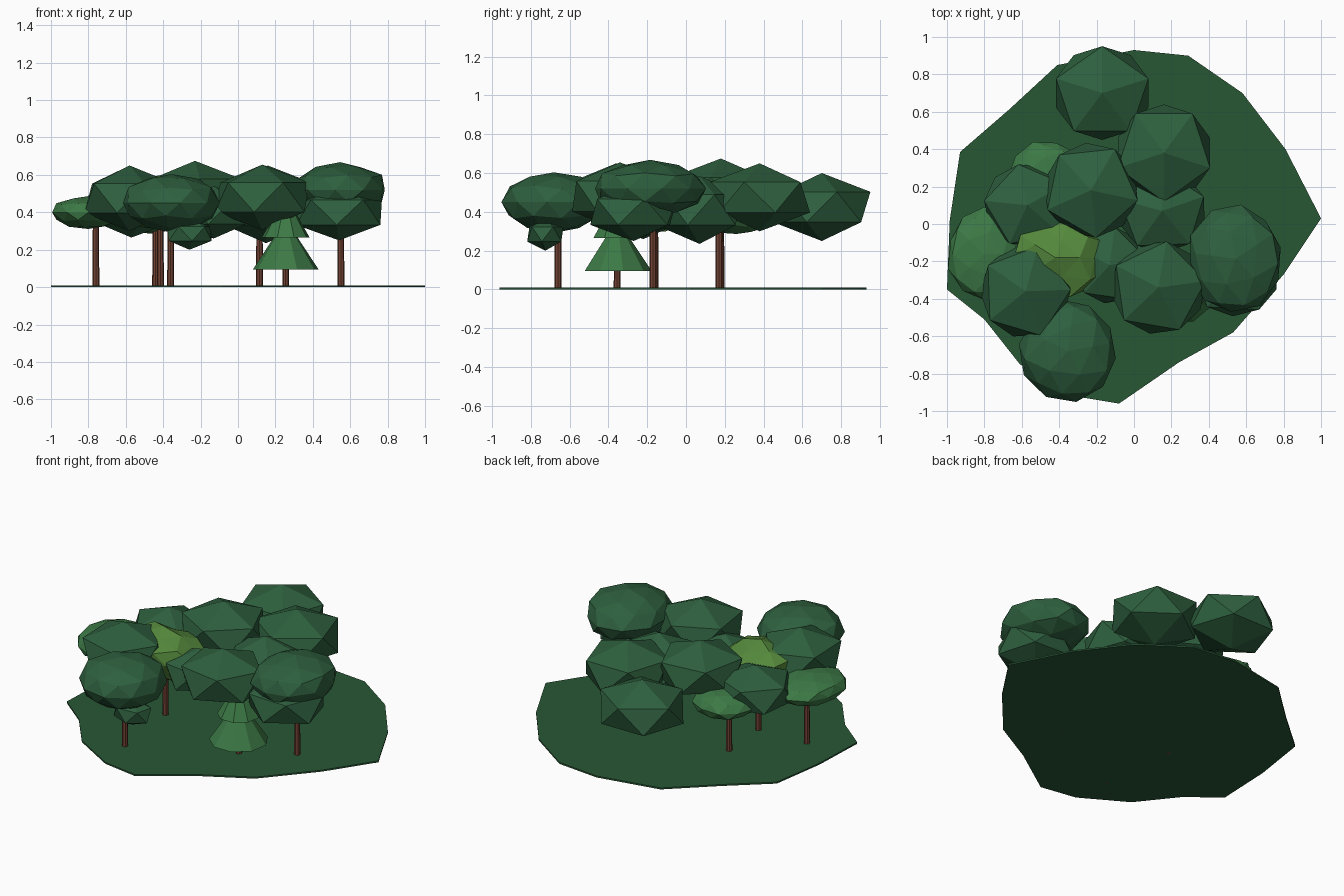
import bpy, bmesh, math, random
from mathutils import Matrix, Vector, noise

if "Cube" in bpy.data.objects:
    bpy.data.objects.remove(bpy.data.objects["Cube"])

random.seed(4)


def mat(name, rgb):
    m = bpy.data.materials.new(name)
    m.diffuse_color = (*rgb, 1)
    m.use_nodes = True
    m.node_tree.nodes["Principled BSDF"].inputs["Base Color"].default_value = m.diffuse_color
    return m


DARK = mat("dark_leaf", (0.027, 0.115, 0.048))
LIGHT = mat("light_leaf", (0.045, 0.19, 0.06))
OLIVE = mat("olive_leaf", (0.09, 0.25, 0.045))
BARK = mat("bark", (0.17, 0.055, 0.033))
GRASS = mat("grass", (0.022, 0.095, 0.036))


def finish(bm, name, material):
    bmesh.ops.recalc_face_normals(bm, faces=bm.faces)
    me = bpy.data.meshes.new(name)
    bm.to_mesh(me)
    bm.free()
    me.materials.append(material)
    ob = bpy.data.objects.new(name, me)
    bpy.context.collection.objects.link(ob)
    return ob


def canopy(name, center, size, yaw=0, sub=1, material=DARK, lump=0.0):
    bm = bmesh.new()
    bmesh.ops.create_icosphere(bm, subdivisions=sub, radius=1)
    rot = Matrix.Rotation(math.radians(yaw), 3, 'Z')
    for v in bm.verts:
        k = 1 + lump * noise.noise(v.co * 1.6 + Vector(center) * 5)
        p = rot @ v.co * k
        v.co = Vector(center) + Vector((p.x * size[0], p.y * size[1], p.z * size[2]))
    return finish(bm, name, material)


def cone(name, x, y, z0, z1, r0, r1, sides, material):
    bm = bmesh.new()
    bmesh.ops.create_cone(bm, cap_ends=True, segments=sides, radius1=r0, radius2=r1,
                          depth=z1 - z0,
                          matrix=Matrix.Translation((x, y, (z0 + z1) / 2)))
    return finish(bm, name, material)


# ground slab with irregular outline
outline = [(1, .03), (.81, .40), (.58, .70), (.29, .90), (0, .93), (-.41, .85),
           (-.67, .61), (-.93, .385), (-.985, .02), (-1, -.35), (-.80, -.51),
           (-.61, -.75), (-.32, -.92), (-.08, -.96), (.24, -.74), (.53, -.58),
           (.80, -.27)]
bm = bmesh.new()
face = bm.faces.new([bm.verts.new((x, y, 0)) for x, y in outline])
ext = bmesh.ops.extrude_face_region(bm, geom=[face])
for v in ext["geom"]:
    if isinstance(v, bmesh.types.BMVert):
        v.co.z = 0.01
finish(bm, "ground", GRASS)

# angular canopies: centre, size, yaw
angular = [
    ((-.17, .70, .425), (.29, .28, .175), 18),
    ((.16, .38, .475), (.29, .29, .175), -18),
    ((-.23, .18, .50), (.285, .285, .175), -12),
    ((.15, .07, .41), (.265, .25, .175), 20),
    ((.13, -.34, .48), (.285, .28, .175), 8),
    ((-.58, -.36, .475), (.27, .28, .175), 2),
    ((-.57, .10, .42), (.26, .25, .155), 30),
    ((.54, -.27, .40), (.265, .25, .15), 15),
    ((-.13, -.22, .40), (.22, .23, .14), 10),
    ((-.26, -.725, .285), (.135, .105, .085), 25),
]
for i, (c, s, yaw) in enumerate(angular):
    canopy(f"angular_canopy_{i + 1}", c, s, yaw)

# rounder, slightly lumpy canopies
canopy("round_canopy_front", (-.355, -.68, .45), (.26, .27, .155), 10, 2, DARK, .08)
canopy("round_canopy_right", (.545, -.185, .52), (.25, .29, .145), 30, 2, DARK, .08)
canopy("light_canopy_left", (-.80, -.16, .40), (.195, .245, .09), 0, 2, LIGHT, .08)
canopy("light_canopy_back", (-.47, .26, .37), (.20, .185, .085), 20, 2, LIGHT, .12)
canopy("olive_canopy", (-.42, -.18, .44), (.25, .22, .15), 0, 2, OLIVE, .35)

# trunks
trunks = [(-.76, -.17, .38), (-.36, -.66, .38), (.55, -.17, .45),
          (-.415, -.16, .40), (-.44, .18, .36), (.115, .17, .42)]
for i, (x, y, top) in enumerate(trunks):
    cone(f"trunk_{i + 1}", x, y, 0, top, .019, .016, 8, BARK)

# tiered pine
PX, PY = .255, -.355
cone("pine_trunk", PX, PY, 0, .15, .018, .016, 8, BARK)
for i, (z0, z1, r0, r1) in enumerate([(.095, .31, .178, .035), (.265, .44, .13, .03),
                                      (.395, .56, .09, .005)]):
    cone(f"pine_tier_{i + 1}", PX, PY, z0, z1, r0, r1, 9, LIGHT)
